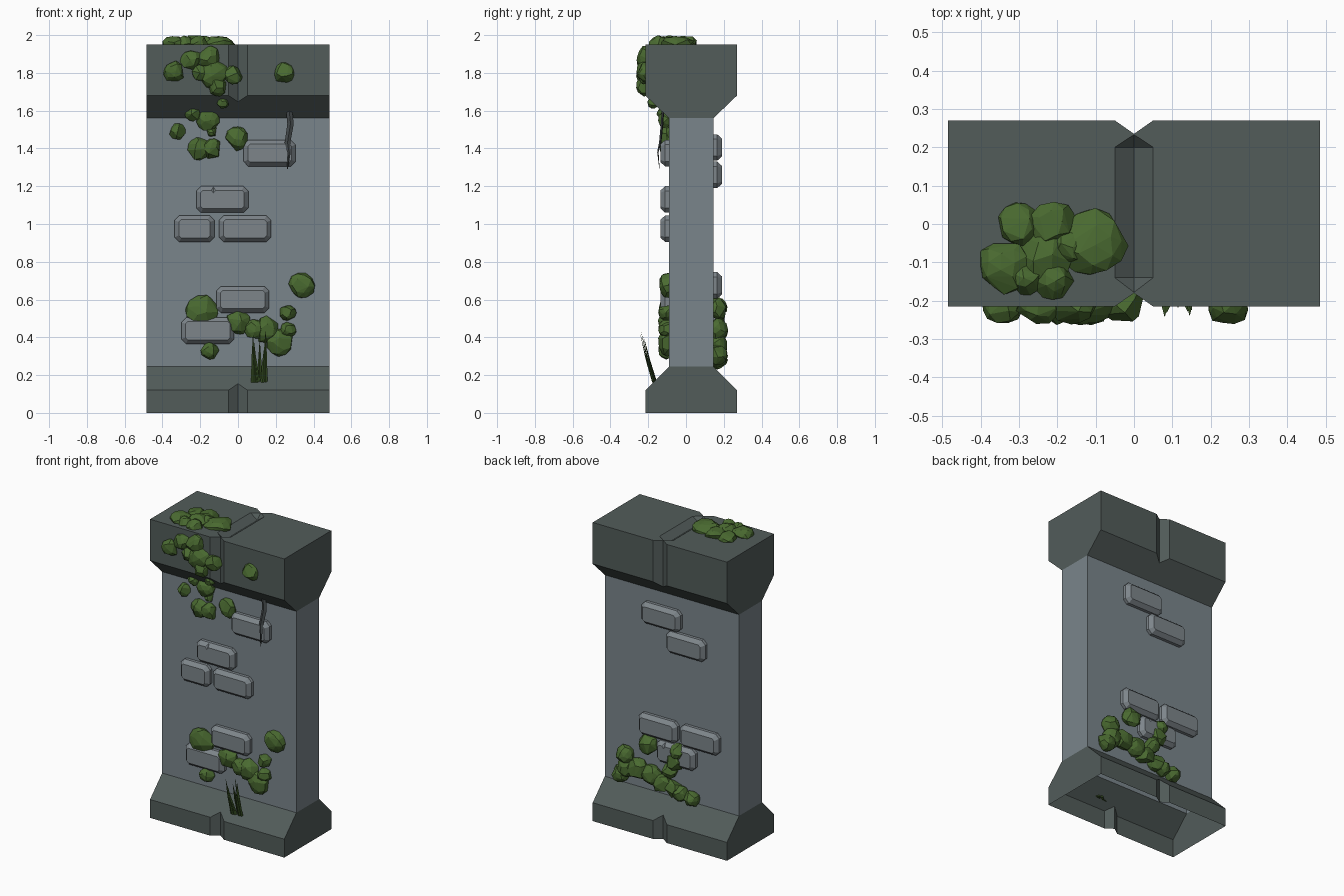
import bpy, bmesh, random
from mathutils import Matrix, Vector

if "Cube" in bpy.data.objects:
    bpy.data.objects.remove(bpy.data.objects["Cube"])

random.seed(4)

def material(name, rgb):
    m = bpy.data.materials.new(name)
    m.diffuse_color = (*rgb, 1)
    m.use_nodes = True
    m.node_tree.nodes["Principled BSDF"].inputs["Base Color"].default_value = m.diffuse_color
    return m

WALL = material("wall stone", (0.195, 0.235, 0.26))
TRIM = material("dark trim stone", (0.085, 0.107, 0.102))
BRICK = material("brick stone", (0.205, 0.235, 0.255))
MOSS = material("moss green", (0.068, 0.145, 0.030))
GRASS = material("grass green", (0.045, 0.095, 0.020))
ROOT = material("dark root", (0.055, 0.065, 0.068))

def finish(name, bm, *mats):
    bmesh.ops.recalc_face_normals(bm, faces=bm.faces)
    me = bpy.data.meshes.new(name)
    bm.to_mesh(me)
    bm.free()
    for m in mats:
        me.materials.append(m)
    ob = bpy.data.objects.new(name, me)
    bpy.context.collection.objects.link(ob)
    return ob

def add_hull(bm, pts):
    vs = [bm.verts.new(p) for p in pts]
    r = bmesh.ops.convex_hull(bm, input=vs)
    junk = [v for v in r["geom_interior"] if isinstance(v, bmesh.types.BMVert)]
    bmesh.ops.delete(bm, geom=junk, context='VERTS')
    bmesh.ops.dissolve_limit(bm, angle_limit=0.01, verts=bm.verts, edges=bm.edges)

def hull(name, pts, *mats):
    bm = bmesh.new()
    add_hull(bm, pts)
    return finish(name, bm, *mats)

def cut(ob, pts):
    cutter = hull("cutter", pts)
    cutter.hide_render = True
    mod = ob.modifiers.new("cut", 'BOOLEAN')
    mod.object, mod.operation, mod.solver = cutter, 'DIFFERENCE', 'EXACT'
    bpy.context.view_layer.objects.active = ob
    bpy.ops.object.modifier_apply(modifier=mod.name)
    bpy.data.objects.remove(cutter)

# Pillar: side profile extruded along x
HALF = 0.485
profile = [(-.215, 0), (-.215, .12), (-.09, .245), (-.09, 1.56), (-.215, 1.68), (-.215, 1.95),
           (.27, 1.95), (.27, 1.68), (.145, 1.56), (.145, .245), (.27, .12), (.27, 0)]
bm = bmesh.new()
f = bm.faces.new([bm.verts.new((-HALF, y, z)) for y, z in profile])
ext = bmesh.ops.extrude_face_region(bm, geom=[f])
bmesh.ops.translate(bm, vec=(2 * HALF, 0, 0),
                    verts=[v for v in ext["geom"] if isinstance(v, bmesh.types.BMVert)])
pillar = finish("wall_pillar", bm, WALL, TRIM)

# Seams between the trim blocks: front, back and top
for outer, inner in ((-.25, -.18), (.305, .235)):
    cut(pillar, [(x, y, z) for z in (-.1, 2.1) for x, y in ((-.1, outer), (.1, outer), (0, inner))])
cut(pillar, [(0, -.14, 1.915), (0, .2, 1.915), (0, -.216, 1.985), (0, .266, 1.985)] +
    [(x, y, 1.985) for x in (-.1, .1) for y in (-.14, .2)])

# Split at trim heights, colour by height, open the underside
bm = bmesh.new()
bm.from_mesh(pillar.data)
for z in (.245, 1.56):
    bmesh.ops.bisect_plane(bm, geom=bm.verts[:] + bm.edges[:] + bm.faces[:],
                           plane_co=(0, 0, z), plane_no=(0, 0, 1))
for f in bm.faces:
    f.material_index = 0 if .246 < f.calc_center_median().z < 1.559 else 1
bmesh.ops.delete(bm, geom=[f for f in bm.faces if f.calc_center_median().z < .001],
                 context='FACES')
bm.to_mesh(pillar.data)
bm.free()

# Raised bricks with chamfered corners
def brick(name, x0, x1, z0, z1, wall_y, side):
    pts = []
    for depth, inset, c in ((-.01, 0, .025), (.02, 0, .025), (.045, .022, .012)):
        a, b, lo, hi = x0 + inset, x1 - inset, z0 + inset, z1 - inset
        for x, s in ((a, 1), (b, -1)):
            for z, t in ((lo, 1), (hi, -1)):
                y = wall_y + side * depth
                pts += [(x + s * c, y, z), (x, y, z + t * c)]
    return hull(name, pts, BRICK)

front = [(.03, .305, 1.375), (-.22, .055, 1.13), (-.335, -.125, .975),
         (-.10, .175, .975), (-.115, .165, .60), (-.30, -.02, .435)]
back = [(-.075, .205, 1.405), (-.255, .025, 1.26), (-.055, .225, .675),
        (-.355, -.075, .675), (-.185, .095, .53)]
fb = [brick(f"front_brick_{i}", a, b, z - .07, z + .07, -.09, -1) for i, (a, b, z) in enumerate(front)]
bb = [brick(f"back_brick_{i}", a, b, z - .07, z + .07, .145, 1) for i, (a, b, z) in enumerate(back)]
# Chipped edges
for ob, x, z, y, s in ((fb[1], -.13, 1.2, -.09, -1), (bb[4], .03, .6, .145, 1)):
    cut(ob, [(x - .06, y + s * .06, z + .02), (x + .06, y + s * .06, z + .02),
             (x, y + s * .06, z - .06), (x, y + s * .015, z + .01)])

# Moss: patches of flattened, jittered low-poly lumps
def moss(name, lumps, axis, flat):
    bm = bmesh.new()
    for x, y, z, r in lumps:
        size = Vector((r, r, r))
        size[axis] = min(flat, r * 1.1)
        tmp = bmesh.new()
        bmesh.ops.create_icosphere(tmp, subdivisions=2, radius=1.0)
        rot = Matrix.Rotation(random.uniform(0, 6), 3, Vector((1, .6, .3)).normalized())
        pts = []
        for v in tmp.verts:
            if random.random() < .7:
                d = rot @ v.co * random.uniform(.93, 1.1)
                pts.append((x + d.x * size.x, y + d.y * size.y, z + d.z * size.z))
        tmp.free()
        part = bmesh.new()
        for p in pts:
            part.verts.new(p)
        bmesh.ops.convex_hull(part, input=part.verts)
        me = bpy.data.meshes.new("lump")
        part.to_mesh(me)
        part.free()
        bm.from_mesh(me)
        bpy.data.meshes.remove(me)
    return finish(name, bm, MOSS)

def on(y, rows):
    return [(x, y, z, r) for x, z, r in rows]

moss("cap_front_moss", on(-.215, [(-.34, 1.81, .058), (-.25, 1.87, .055), (-.155, 1.88, .062),
     (-.13, 1.795, .08), (-.195, 1.80, .05), (-.115, 1.73, .055), (-.025, 1.79, .052),
     (.245, 1.80, .055)]), 1, .047)
moss("hanging_moss", [(-.08, -.175, 1.64, .03), (-.24, -.11, 1.585, .042), (-.16, -.105, 1.55, .06)] +
     on(-.095, [(-.14, 1.49, .03), (-.32, 1.49, .043), (-.21, 1.40, .06),
                (-.14, 1.40, .055), (-.005, 1.455, .065)]), 1, .045)
moss("lower_front_moss", on(-.1, [(-.19, .54, .085), (-.15, .33, .048), (0, .48, .065),
     (.09, .445, .055), (.15, .44, .07), (.22, .375, .072), (.265, .44, .043),
     (.262, .53, .045), (.34, .68, .07)]), 1, .047)
moss("lower_back_moss", on(.165, [(.32, .44, .06), (.355, .31, .055), (.31, .36, .06), (.23, .37, .07),
     (.16, .55, .065), (.13, .36, .065), (.05, .32, .065), (-.03, .31, .055), (-.08, .29, .05),
     (-.16, .28, .05), (.0, .42, .05), (-.04, .49, .055), (-.06, .56, .05)]), 1, .055)
moss("top_moss", [(x, y, 1.953, r) for x, y, r in [(-.335, -.11, .07), (-.30, .0, .055),
     (-.215, .0, .062), (-.11, -.05, .09), (-.235, -.085, .08), (-.21, -.145, .05),
     (-.165, -.06, .05), (-.28, -.14, .045)]], 2, .044)

# Tapered spikes along a path, for grass blades and the hanging root
def spike(bm, path, widths):
    rings = []
    for p, w in zip(path, widths):
        rings.append([bm.verts.new(Vector(p) + Vector(o) * w)
                      for o in ((-1, 0, 0), (0, -.5, .1), (1, 0, 0), (0, .3, 0))])
    for a, b in zip(rings, rings[1:]):
        for i in range(4):
            j = (i + 1) % 4
            bm.faces.new((a[i], a[j], b[j], b[i]))
    bm.faces.new(rings[0])
    bm.faces.new(rings[-1])

bm = bmesh.new()
for x, lean, h in ((.08, 0, .41), (.095, -.01, .37), (.105, -.02, .34), (.115, .0, .38),
                   (.13, .01, .35), (.145, .0, .43), (.135, .015, .40)):
    y = random.uniform(-.175, -.155)
    tip = y - .07 * h / .43
    spike(bm, [(x, y, .16), (x + lean / 2, (y + tip) / 2 - .003, (.16 + h) / 2), (x + lean, tip, h)],
          (.011, .009, .001))
finish("grass_tuft", bm, GRASS)

bm = bmesh.new()
spike(bm, [(.27, -.12, 1.61), (.278, -.125, 1.53), (.262, -.135, 1.43), (.27, -.148, 1.38),
           (.262, -.14, 1.29)], (.016, .017, .015, .009, .002))
finish("hanging_root", bm, ROOT)
